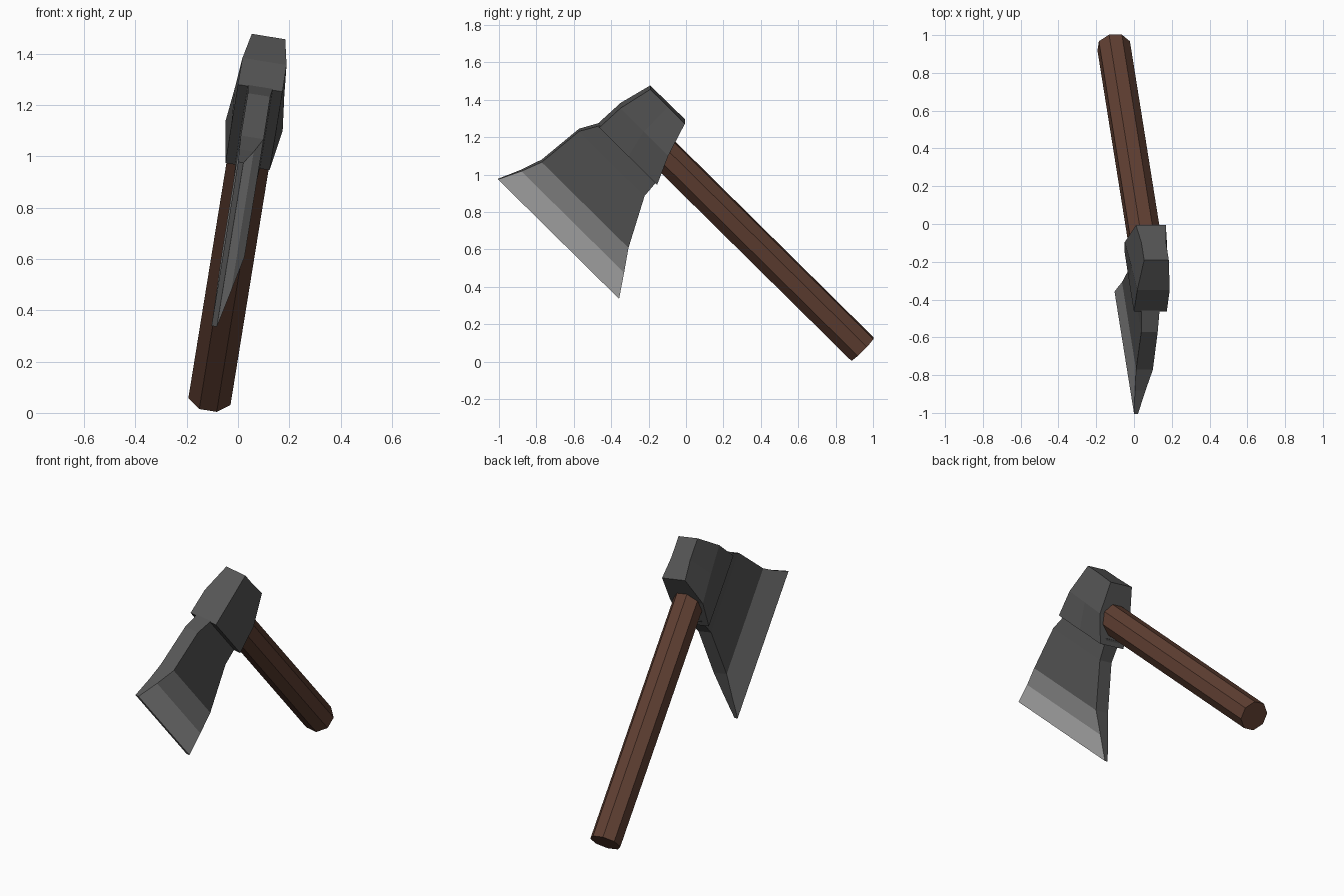
import bpy, bmesh, math
from mathutils import Matrix

old = bpy.data.objects.get("Cube")
if old:
    bpy.data.objects.remove(old, do_unlink=True)


def material(name, rgb):
    m = bpy.data.materials.new(name)
    m.use_nodes = True
    m.diffuse_color = (*rgb, 1)
    bsdf = m.node_tree.nodes["Principled BSDF"]
    bsdf.inputs["Base Color"].default_value = (*rgb, 1)
    bsdf.inputs["Roughness"].default_value = 0.7
    return m


WOOD = material("brown wood", (0.115, 0.05, 0.032))
IRON = material("dark iron", (0.09, 0.09, 0.09))
STEEL = material("ground steel", (0.29, 0.29, 0.29))
BRIGHT = material("bright steel", (0.50, 0.50, 0.50))

# Parts are built upright (handle along z, blade towards -y), then leaned as a whole
POSE = (Matrix.Rotation(math.radians(9.2), 4, 'Y')
        @ Matrix.Translation((-0.117, 0, 0))
        @ Matrix.Rotation(math.radians(45), 4, 'X'))


def loft(name, rings, mats, rule=None):
    """Skin a row of equal-sized point rings and cap both ends."""
    bm = bmesh.new()
    rows = [[bm.verts.new(p) for p in ring] for ring in rings]
    n = len(rows[0])
    for a, b in zip(rows, rows[1:]):
        for j in range(n):
            k = (j + 1) % n
            bm.faces.new((a[j], a[k], b[k], b[j]))
    bm.faces.new(rows[0])
    bm.faces.new(rows[-1])
    bmesh.ops.recalc_face_normals(bm, faces=bm.faces)
    if rule:
        for f in bm.faces:
            f.material_index = rule(f.normal, f.calc_center_median())
    me = bpy.data.meshes.new(name)
    bm.to_mesh(me)
    bm.free()
    for m in mats:
        me.materials.append(m)
    ob = bpy.data.objects.new(name, me)
    bpy.context.collection.objects.link(ob)
    ob.matrix_world = POSE
    return ob


# Handle: straight octagonal bar with flats facing sideways
def octagon(z, r=0.09, y=0.702):
    angles = [math.radians(22.5 + 45 * i) for i in range(8)]
    return [(r * math.cos(a), y + r * math.sin(a), z) for a in angles]


loft("handle", [octagon(-0.632), octagon(1.1)], [WOOD])


# Head block: poll, eye and front step; each row is y, then (z, half width) low to high
def block_ring(y, pts):
    return [(w, y, z) for z, w in pts] + [(-w, y, z) for z, w in reversed(pts)]


loft("head_block", [
    block_ring(0.902, [(0.911, 0.080), (1.039, 0.066), (1.172, 0.066)]),
    block_ring(0.720, [(0.855, 0.113), (1.039, 0.098), (1.215, 0.087)]),
    block_ring(0.565, [(0.783, 0.087), (1.000, 0.088), (1.221, 0.088)]),
], [IRON])


# Blade: flat on one side, ground bevel on the other
def blade_ring(y, low, high, left, right):
    return [(left, y, low), (left, y, high), (right, y, high), (right, y, low)]


def blade_colour(normal, c):
    if normal.y < -0.9:
        return 1                      # narrow cutting edge
    if abs(normal.x) > 0.6 and c.y < 0.21:
        return 2 if normal.x > 0 and c.y < 0.09 else 1
    return 0


loft("blade", [
    blade_ring(0.600, 0.795, 1.205, 0.050, -0.050),
    blade_ring(0.470, 0.783, 1.278, 0.044, -0.044),
    blade_ring(0.210, 0.645, 1.301, 0.045, -0.045),
    blade_ring(0.095, 0.563, 1.340, 0.015, -0.042),
    blade_ring(-0.028, 0.478, 1.393, -0.018, -0.039),
], [IRON, STEEL, BRIGHT], blade_colour)
